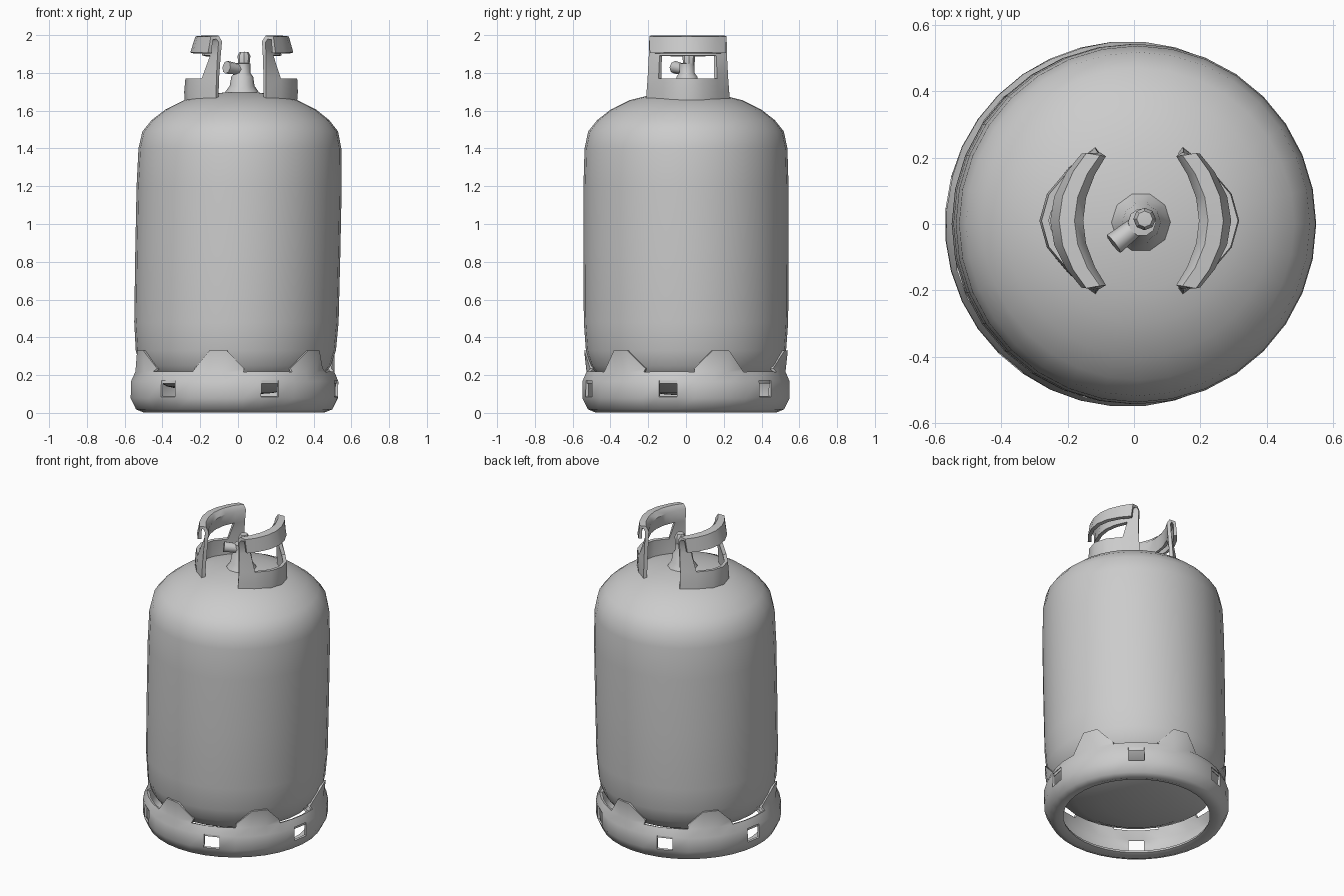
import bpy, bmesh, math
from mathutils import Vector

if "Cube" in bpy.data.objects:
    bpy.data.objects.remove(bpy.data.objects["Cube"])


def lean(z):
    # the whole bottle leans very slightly towards +x
    return 0.02 * (z - 0.9)


def finish(bm, name, thickness=0.0, angle=40):
    bmesh.ops.recalc_face_normals(bm, faces=bm.faces)
    for v in bm.verts:
        v.co.x += lean(v.co.z)
    mesh = bpy.data.meshes.new(name)
    bm.to_mesh(mesh)
    bm.free()
    ob = bpy.data.objects.new(name, mesh)
    bpy.context.collection.objects.link(ob)
    bpy.ops.object.select_all(action='DESELECT')
    ob.select_set(True)
    bpy.context.view_layer.objects.active = ob
    if thickness:
        mod = ob.modifiers.new("sheet", 'SOLIDIFY')
        mod.thickness = thickness
        mod.offset = 0
        bpy.ops.object.modifier_apply(modifier=mod.name)
    bpy.ops.object.shade_smooth_by_angle(angle=math.radians(angle))
    return ob


def lathe(name, profile, segs, centre=(0, 0), angle=40):
    bm = bmesh.new()
    verts = [bm.verts.new((r, 0, z)) for r, z in profile]
    edges = [bm.edges.new(p) for p in zip(verts, verts[1:])]
    bmesh.ops.spin(bm, geom=verts + edges, cent=(0, 0, 0), axis=(0, 0, 1),
                   angle=2 * math.pi, steps=segs)
    bmesh.ops.remove_doubles(bm, verts=bm.verts, dist=0.0005)
    bmesh.ops.translate(bm, verts=bm.verts, vec=(*centre, 0))
    return finish(bm, name, angle=angle)


# Pressure vessel with domed ends
lathe("tank_body", [
    (0, 0.09), (0.2, 0.105), (0.36, 0.14), (0.46, 0.19), (0.505, 0.25),
    (0.53, 0.33), (0.541, 0.48), (0.543, 0.85), (0.543, 1.2), (0.537, 1.4),
    (0.518, 1.49), (0.47, 1.55), (0.40, 1.605), (0.30, 1.655),
    (0.20, 1.68), (0.1, 1.695), (0, 1.70)], 32)


# Foot ring: curled sheet with six small holes and six bridges to the body
def foot_ring():
    bm = bmesh.new()
    profile = [(0.44, 0.025), (0.48, 0.011), (0.515, 0.025), (0.542, 0.08),
               (0.542, 0.165), (0.52, 0.215)]
    n = 36
    grid = []
    for i in range(n):
        a = math.radians(10 * i + 5)
        grid.append([bm.verts.new((r * math.cos(a) - 0.003, r * math.sin(a), z))
                     for r, z in profile])
    holes = []
    for i in range(n):
        a, b = grid[i], grid[(i + 1) % n]
        for j in range(len(profile) - 1):
            f = bm.faces.new((a[j], b[j], b[j + 1], a[j + 1]))
            if j == 3 and i % 6 == 4:
                holes.append(f)
    for k in range(6):
        cols = [(6 * k + j) % n for j in range(4)]
        top = []
        for c, (r, z) in zip(cols, [(0.50, 0.235), (0.532, 0.33),
                                    (0.532, 0.33), (0.50, 0.235)]):
            a = math.radians(10 * c + 5)
            top.append(bm.verts.new((r * math.cos(a), r * math.sin(a), z)))
        for j in range(3):
            bm.faces.new((grid[cols[j]][-1], grid[cols[j + 1]][-1],
                          top[j + 1], top[j]))
    bmesh.ops.inset_individual(bm, faces=holes, thickness=0.02)
    bmesh.ops.delete(bm, geom=holes, context='FACES')
    finish(bm, "foot_ring", 0.018, 50)


foot_ring()


# Carrying handles: bowed plate with a window and a rolled top bar
def handle(name, side):
    bm = bmesh.new()
    ts = [-1, -0.72, -0.36, 0, 0.36, 0.72, 1]
    # height, x at middle, x at ends, half width
    rows = [(1.62, 0.285, 0.125, 0.215), (1.70, 0.29, 0.125, 0.21),
            (1.77, 0.285, 0.125, 0.205), (1.89, 0.20, 0.12, 0.20),
            (1.965, 0.185, 0.115, 0.20), (1.988, 0.205, 0.13, 0.20),
            (1.985, 0.24, 0.16, 0.20), (1.905, 0.262, 0.17, 0.195)]
    grid = [[bm.verts.new((side * (end + (mid - end) * (1 - t * t)),
                           0.01 + half * t, z)) for t in ts]
            for z, mid, end, half in rows]
    for r in range(len(rows) - 1):
        for c in range(len(ts) - 1):
            if r == 2 and 1 <= c <= 4:
                continue
            bm.faces.new((grid[r][c], grid[r][c + 1],
                          grid[r + 1][c + 1], grid[r + 1][c]))
    finish(bm, name, 0.022, 50)


handle("left_handle", -1)
handle("right_handle", 1)

# Valve: flared stem, top knob and side outlet
lathe("valve_stem", [(0.10, 1.67), (0.085, 1.705), (0.066, 1.73),
                     (0.058, 1.78), (0.042, 1.80), (0.042, 1.85), (0, 1.855)],
      10, (0.005, 0.005))
lathe("valve_knob", [(0.03, 1.84), (0.034, 1.89), (0.024, 1.91), (0, 1.912)],
      8, (0.012, 0.015))


def outlet():
    bm = bmesh.new()
    a, b = Vector((0.01, 0.01, 1.815)), Vector((-0.08, -0.06, 1.83))
    bmesh.ops.create_cone(bm, cap_ends=True, segments=8, radius1=0.027,
                          radius2=0.034, depth=(b - a).length)
    rot = (b - a).to_track_quat('Z', 'Y').to_matrix()
    bmesh.ops.rotate(bm, verts=bm.verts, cent=(0, 0, 0), matrix=rot)
    bmesh.ops.translate(bm, verts=bm.verts, vec=(a + b) / 2)
    finish(bm, "valve_outlet", angle=50)


outlet()
